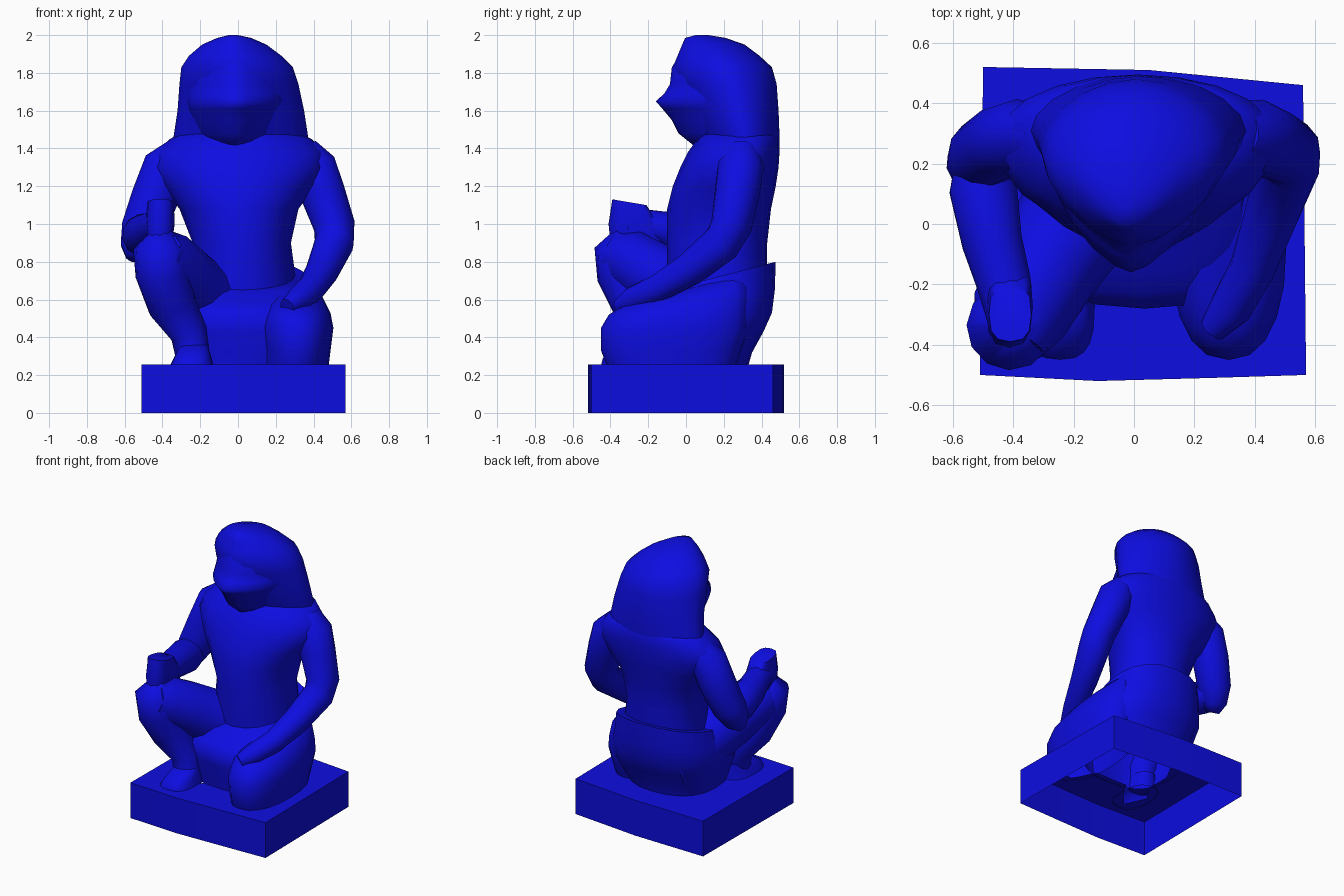
import bpy
import bmesh
from math import cos, sin, pi, copysign
from mathutils import Vector

old = bpy.data.objects.get("Cube")
if old:
    bpy.data.objects.remove(old)

blue = bpy.data.materials.new("deep blue")
blue.use_nodes = True
colour = (0.004, 0.004, 0.75, 1)
blue.diffuse_color = colour
blue.node_tree.nodes["Principled BSDF"].inputs["Base Color"].default_value = colour


def finish(name, bm, angle):
    """Turn a bmesh into a blue, smooth object."""
    bmesh.ops.recalc_face_normals(bm, faces=bm.faces)
    mesh = bpy.data.meshes.new(name)
    bm.to_mesh(mesh)
    bm.free()
    mesh.materials.append(blue)
    part = bpy.data.objects.new(name, mesh)
    bpy.context.collection.objects.link(part)
    bpy.ops.object.select_all(action="DESELECT")
    part.select_set(True)
    bpy.context.view_layer.objects.active = part
    bpy.ops.object.shade_smooth_by_angle(angle=angle * pi / 180)


def bridge(bm, rings):
    """Join equal rings of points with quads and return the vertex loops."""
    loops = [[bm.verts.new(p) for p in ring] for ring in rings]
    for low, high in zip(loops, loops[1:]):
        for i in range(len(low)):
            j = (i + 1) % len(low)
            bm.faces.new((low[i], low[j], high[j], high[i]))
    return loops


def skin(name, rings, open_base=False, angle=60):
    bm = bmesh.new()
    loops = bridge(bm, rings)
    if not open_base:
        bm.faces.new(loops[0][::-1])
    bm.faces.new(loops[-1])
    finish(name, bm, angle)


def power(v, e):
    return copysign(abs(v) ** e, v)


def body(name, levels, front=1.0, back=0.85, middle=0.5, sides=20, **options):
    """Level rings given as height, left, right, front, back and an optional tilt."""
    rings = []
    for z, x0, x1, y0, y1, *tilt in levels:
        ym = y0 + (y1 - y0) * middle
        ring = []
        for i in range(sides):
            a = 2 * pi * i / sides
            e = front if sin(a) < 0 else back
            x = (x0 + x1) / 2 + (x1 - x0) / 2 * power(cos(a), e)
            depth = ym - y0 if sin(a) < 0 else y1 - ym
            y = ym + depth * power(sin(a), e)
            ring.append((x, y, z + (tilt[0] * (y - y1) if tilt else 0)))
        rings.append(ring)
    skin(name, rings, **options)


def limb(name, path, sides=12):
    """Tapered tube through points given as x, y, z, radius."""
    pts = [Vector(p[:3]) for p in path]
    rings = []
    for i, p in enumerate(pts):
        along = (pts[min(i + 1, len(pts) - 1)] - pts[max(i - 1, 0)]).normalized()
        u = along.cross(Vector((-0.5, 1, 0.3))).normalized()
        if i and u.dot(last) < 0:
            u.negate()
        last = u
        v = along.cross(u)
        r = path[i][3]
        turns = [2 * pi * k / sides for k in range(sides)]
        rings.append([p + r * (u * cos(a) + v * sin(a)) for a in turns])
    skin(name, rings)


# Hollow plinth, open underneath, with a hole in its top below the hollow figure
outline = [(-.51, -.5), (-.12, -.52), (.25, -.51), (.57, -.5), (.56, .46), (.05, .51), (-.5, .52)]
footprint = [(-.24, .05), (-.24, -.13), (-.32, -.25), (-.25, -.4), (-.16, -.3), (-.1, -.2), (.15, -.2),
             (.24, -.36), (.37, -.36), (.45, -.15), (.4, .13), (.26, .2), (.05, .3), (-.15, .22)]
bm = bmesh.new()
top = bridge(bm, [[(x, y, z) for x, y in outline] for z in (0, .255)])[1]
hole = [bm.verts.new((x, y, .255)) for x, y in footprint]
rim = [bm.edges.get((a, b)) or bm.edges.new((a, b))
       for loop in (top, hole) for a, b in zip(loop, loop[1:] + loop[:1])]
bmesh.ops.triangle_fill(bm, edges=rim, use_beauty=True)
finish("plinth", bm, 20)

# Hood falling to the shoulders
body("hood", [
    (1.4, -.35, .37, .12, .49),
    (1.47, -.34, .37, .08, .495),
    (1.6, -.32, .35, .03, .49),
    (1.74, -.31, .32, -.04, .48),
    (1.83, -.3, .29, -.07, .455),
    (1.89, -.26, .23, -.045, .39),
    (1.95, -.19, .15, -.02, .31),
    (1.985, -.11, .07, -.005, .21),
    (2, -.05, .0, .05, .12),
], front=1.2, back=1.08, middle=.55)

# Face narrowing to a pointed beak
body("face_and_beak", [
    (1.4, -.17, .15, .06, .3),
    (1.48, -.21, .18, -.04, .3),
    (1.55, -.24, .21, -.075, .3),
    (1.61, -.26, .23, -.125, .3),
    (1.65, -.27, .25, -.16, .3),
    (1.69, -.27, .25, -.115, .3),
    (1.74, -.27, .25, -.085, .3),
    (1.83, -.27, .25, -.075, .3),
    (1.9, -.22, .18, -.03, .3),
], front=1.35, middle=.7, angle=95)

# Chest and shoulders
body("torso", [
    (.55, -.26, .3, -.09, .42),
    (.68, -.27, .31, -.1, .43),
    (.9, -.24, .28, -.1, .43),
    (1.08, -.31, .32, -.1, .45),
    (1.2, -.4, .41, -.07, .475),
    (1.3, -.46, .47, -.03, .49),
    (1.38, -.44, .46, .01, .495),
    (1.45, -.36, .39, .06, .495),
    (1.49, -.29, .31, .1, .48),
], back=1, middle=.6)

# Kilt with a raised rear waistband
body("kilt", [
    (.25, -.27, .34, -.24, .33),
    (.32, -.3, .4, -.25, .35),
    (.43, -.34, .44, -.27, .41),
    (.53, -.36, .43, -.28, .455),
    (.65, -.34, .39, -.23, .47, .12),
    (.8, -.31, .36, -.16, .475, .26),
], front=.75, open_base=True)

# Folded leg lying against the plinth
body("left_leg", [
    (.25, .14, .48, -.42, .26),
    (.33, .14, .49, -.45, .29),
    (.45, .12, .505, -.45, .33),
    (.54, .13, .49, -.41, .33, .03),
    (.65, .16, .45, -.36, .33, .14),
    (.73, .21, .37, -.28, .31, .24),
], front=.85, open_base=True)

# Raised leg with foot
limb("right_thigh", [
    (-.03, .25, .48, .22),
    (-.17, .05, .58, .2),
    (-.3, -.15, .72, .18),
    (-.38, -.3, .81, .165),
    (-.41, -.4, .85, .115),
])
limb("right_shin", [
    (-.39, -.31, .95, .07),
    (-.41, -.34, .86, .145),
    (-.4, -.33, .74, .145),
    (-.35, -.26, .57, .13),
    (-.26, -.22, .42, .1),
    (-.24, -.24, .3, .09),
])
body("right_foot", [
    (.25, -.36, -.13, -.45, -.1),
    (.29, -.34, -.14, -.44, -.1),
    (.36, -.31, -.16, -.32, -.1),
], front=.7, open_base=True)

# Left arm reaching down to the knee
limb("left_arm", [
    (.34, .3, 1.39, .09),
    (.4, .29, 1.3, .125),
    (.45, .27, 1.16, .12),
    (.51, .24, .99, .11),
    (.51, .19, .9, .105),
    (.45, .02, .76, .09),
    (.39, -.15, .66, .075),
    (.32, -.28, .6, .07),
    (.26, -.35, .56, .045),
])

# Right arm bent with the fist resting on the raised knee
limb("right_upper_arm", [
    (-.3, .3, 1.38, .09),
    (-.38, .29, 1.3, .125),
    (-.44, .27, 1.14, .125),
    (-.505, .23, .97, .115),
    (-.54, .19, .87, .085),
    (-.55, .16, .82, .045),
])
limb("right_forearm", [
    (-.51, .24, .93, .08),
    (-.5, .12, .94, .115),
    (-.47, -.06, .96, .1),
    (-.43, -.2, .985, .09),
    (-.41, -.32, 1, .075),
])
body("right_fist", [
    (.9, -.48, -.35, -.4, -.12),
    (1, -.49, -.335, -.41, -.14),
    (1.1, -.48, -.34, -.39, -.21, -.17),
], front=.75, back=.6, sides=12)
